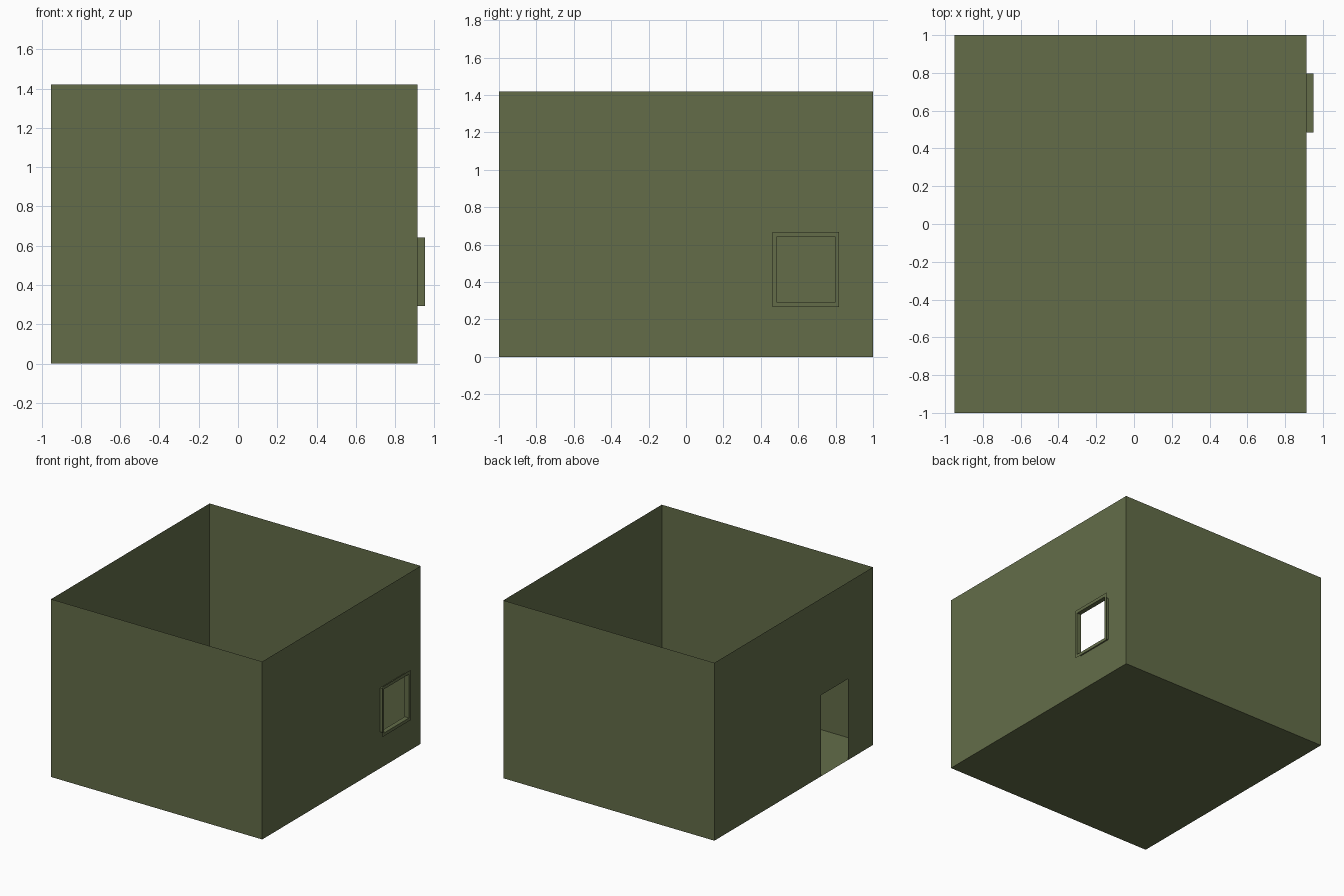
import bpy, bmesh

if "Cube" in bpy.data.objects:
    bpy.data.objects.remove(bpy.data.objects["Cube"])

X0, X1, XF = -0.951, 0.914, 0.951      # left wall, right wall, window frame front
Y, H = 1.0, 1.42                       # half depth, wall height
DOOR = (-0.684, -0.342, 0.0, 0.648)    # y0, y1, z0, z1
WINDOW = (0.485, 0.798, 0.293, 0.642)
FLANGE = (0.463, 0.819, 0.268, 0.668)

olive = bpy.data.materials.new("olive")
olive.diffuse_color = (0.125, 0.152, 0.066, 1)
olive.use_nodes = True
olive.node_tree.nodes["Principled BSDF"].inputs["Base Color"].default_value = olive.diffuse_color


def sheet(name, quads):
    """Thin object from a list of four-point faces."""
    bm = bmesh.new()
    for q in quads:
        bm.faces.new([bm.verts.new(p) for p in q])
    bmesh.ops.remove_doubles(bm, verts=bm.verts, dist=1e-5)
    me = bpy.data.meshes.new(name)
    bm.to_mesh(me)
    bm.free()
    me.materials.append(olive)
    ob = bpy.data.objects.new(name, me)
    bpy.context.collection.objects.link(ob)
    return ob


def rect(x, r):
    """Corners of a rectangle in the plane x, facing +x."""
    y0, y1, z0, z1 = r
    return [(x, y0, z0), (x, y1, z0), (x, y1, z1), (x, y0, z1)]


def ring(a, b):
    """Band of faces between two four-corner loops."""
    return [(a[i], a[(i + 1) % 4], b[(i + 1) % 4], b[i]) for i in range(4)]


def side_wall(name, x, hole, outward):
    """Side wall with a rectangular opening, as a grid missing one cell."""
    ys = [-Y, hole[0], hole[1], Y]
    zs = sorted({0.0, hole[2], hole[3], H})
    quads = []
    for ya, yb in zip(ys, ys[1:]):
        for za, zb in zip(zs, zs[1:]):
            if (ya, yb, za, zb) != hole:
                quads.append(rect(x, (ya, yb, za, zb))[::outward])
    return sheet(name, quads)


# floor
sheet("floor", [[(X0, -Y, 0), (X0, Y, 0), (X1, Y, 0), (X1, -Y, 0)]])

# plain front and back walls
front = [(X0, -Y, 0), (X1, -Y, 0), (X1, -Y, H), (X0, -Y, H)]
sheet("front_wall", [front])
sheet("back_wall", [[(x, -y, z) for x, y, z in reversed(front)]])

# side walls with door and window openings
side_wall("left_wall_with_door", X0, DOOR, -1)
side_wall("right_wall_with_window", X1, WINDOW, 1)

# window frame: short sleeve out of the wall, then a flat flange
sheet("window_frame",
      ring(rect(X1, WINDOW), rect(XF, WINDOW)) +
      ring(rect(XF, FLANGE), rect(XF, WINDOW)))
